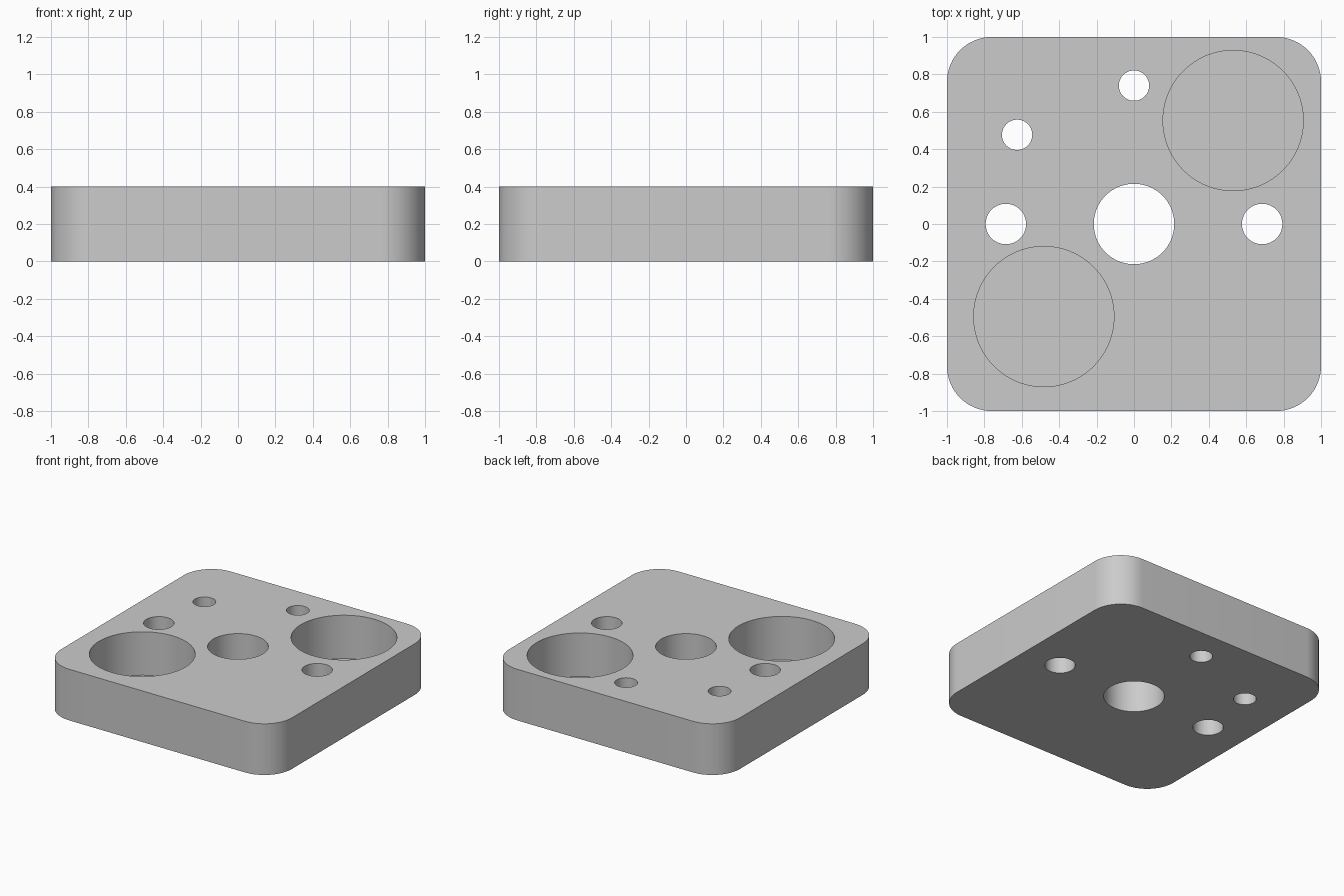
import bpy, bmesh, math

if "Cube" in bpy.data.objects:
    bpy.data.objects.remove(bpy.data.objects["Cube"])

HEIGHT = 0.4
CORNER = 0.24
POCKET_FLOOR = 0.06

grey = bpy.data.materials.new("light grey")
grey.use_nodes = True
grey.diffuse_color = (0.6, 0.6, 0.6, 1)
grey.node_tree.nodes["Principled BSDF"].inputs["Base Color"].default_value = (0.6, 0.6, 0.6, 1)


def make_block():
    """Square plate with rounded vertical edges."""
    bm = bmesh.new()
    bmesh.ops.create_cube(bm, size=1)
    for v in bm.verts:
        v.co = (v.co.x * 2, v.co.y * 2, (v.co.z + 0.5) * HEIGHT)
    upright = [e for e in bm.edges if abs(e.verts[0].co.z - e.verts[1].co.z) > 0.1]
    bmesh.ops.bevel(bm, geom=upright, offset=CORNER, segments=16, profile=0.5, affect='EDGES')
    mesh = bpy.data.meshes.new("mounting_block")
    bm.to_mesh(mesh)
    bm.free()
    mesh.materials.append(grey)
    obj = bpy.data.objects.new("mounting_block", mesh)
    bpy.context.collection.objects.link(obj)
    return obj


def bore(block, name, x, y, radius, floor=-0.2):
    """Cut a round hole from the top down to the given floor height."""
    top = HEIGHT + 0.2
    bpy.ops.mesh.primitive_cylinder_add(vertices=96, radius=radius, depth=top - floor,
                                        location=(x, y, (top + floor) / 2))
    cutter = bpy.context.object
    cutter.name = name + "_cutter"
    cutter.hide_render = True
    cutter.data.materials.append(grey)
    bpy.ops.object.select_all(action='DESELECT')
    block.select_set(True)
    bpy.context.view_layer.objects.active = block
    cut = block.modifiers.new(name, 'BOOLEAN')
    cut.operation = 'DIFFERENCE'
    cut.solver = 'EXACT'
    cut.object = cutter
    bpy.ops.object.modifier_apply(modifier=cut.name)
    bpy.data.objects.remove(cutter)


block = make_block()

# Through holes
bore(block, "centre_hole", 0, 0, 0.215)
for side, x in (("left", 0.685), ("right", -0.685)):
    bore(block, side + "_hole", x, 0, 0.108)
bore(block, "back_pin_hole", 0, 0.74, 0.081)
bore(block, "corner_pin_hole", -0.625, 0.477, 0.081)

# Blind round pockets
bore(block, "back_pocket", 0.53, 0.553, 0.375, POCKET_FLOOR)
bore(block, "front_pocket", -0.482, -0.495, 0.375, POCKET_FLOOR)

# Smooth walls, sharp rims
bpy.ops.object.select_all(action='DESELECT')
block.select_set(True)
bpy.context.view_layer.objects.active = block
bpy.ops.object.shade_smooth_by_angle(angle=math.radians(30))
